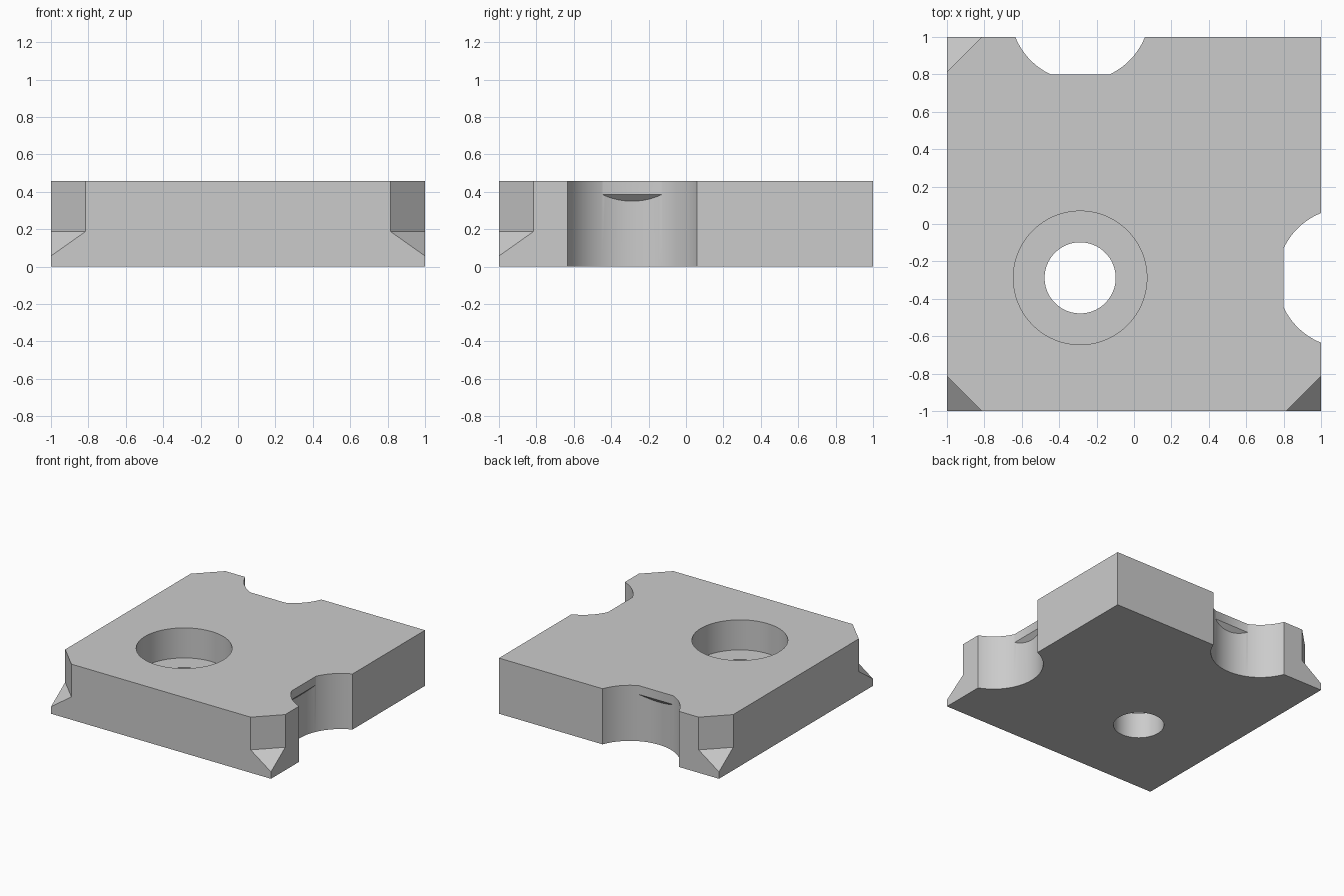
import bpy
import bmesh
import math
from mathutils import Vector

if "Cube" in bpy.data.objects:
    bpy.data.objects.remove(bpy.data.objects["Cube"], do_unlink=True)

HEIGHT = 0.457
CENTRE = -0.288       # offset shared by the hole and both notches


def make_object(name, bm):
    bmesh.ops.recalc_face_normals(bm, faces=bm.faces)
    mesh = bpy.data.meshes.new(name)
    bm.to_mesh(mesh)
    bm.free()
    obj = bpy.data.objects.new(name, mesh)
    bpy.context.collection.objects.link(obj)
    return obj


def cylinder(name, x, y, radius, bottom, top):
    bm = bmesh.new()
    bmesh.ops.create_cone(bm, cap_ends=True, segments=128, radius1=radius,
                          radius2=radius, depth=top - bottom)
    bmesh.ops.translate(bm, verts=bm.verts, vec=(x, y, (top + bottom) / 2))
    return make_object(name, bm)


def prism(name, profile, angle, offset=0, half_width=0.5):
    """Extrude an (outward distance, height) profile sideways."""
    out = Vector((math.cos(angle), math.sin(angle), 0))
    side = Vector((-out.y, out.x, 0))
    bm = bmesh.new()
    face = bm.faces.new([bm.verts.new(out * d + side * (offset - half_width)
                                      + Vector((0, 0, z))) for d, z in profile])
    ext = bmesh.ops.extrude_face_region(bm, geom=[face])
    verts = [v for v in ext["geom"] if isinstance(v, bmesh.types.BMVert)]
    bmesh.ops.translate(bm, verts=verts, vec=side * 2 * half_width)
    return make_object(name, bm)


def subtract(target, cutter):
    mod = target.modifiers.new("cut", "BOOLEAN")
    mod.operation = "DIFFERENCE"
    mod.solver = "EXACT"
    mod.object = cutter
    bpy.context.view_layer.update()
    graph = bpy.context.evaluated_depsgraph_get()
    mesh = bpy.data.meshes.new_from_object(target.evaluated_get(graph))
    target.modifiers.clear()
    target.data = mesh
    bpy.data.objects.remove(cutter, do_unlink=True)


# Square block
bm = bmesh.new()
bmesh.ops.create_cube(bm, size=1)
bmesh.ops.scale(bm, verts=bm.verts, vec=(2, 2, HEIGHT))
bmesh.ops.translate(bm, verts=bm.verts, vec=(0, 0, HEIGHT / 2))
block = make_object("notched_block", bm)

# Counterbored through hole
subtract(block, cylinder("bore_cutter", CENTRE, CENTRE, 0.19, -0.2, 0.8))
subtract(block, cylinder("counterbore_cutter", CENTRE, CENTRE, 0.357, 0.21, 0.8))

# Round edge notches, each with a flat lip and sloped underside at the top
lip = [(0.8, 0.385), (0.8, 1), (0.6, 1), (0.6, 0.185)]
for x, y, angle, offset in ((1.138, CENTRE, 0, CENTRE),
                            (CENTRE, 1.138, math.pi / 2, -CENTRE)):
    notch = cylinder("notch_cutter", x, y, 0.373, -0.2, 0.8)
    subtract(notch, prism("lip_cutter", lip, angle, offset))
    subtract(block, notch)

# Three corner chamfers ending in a slope; the back left corner stays square
inner = math.sqrt(2) - 0.131
chamfer = [(inner, 1), (inner, 0.188), (inner + 0.3, -0.112), (inner + 0.3, 1)]
for degrees in (135, 225, 315):
    subtract(block, prism("corner_cutter", chamfer, math.radians(degrees)))

# Grey material
grey = bpy.data.materials.new("light_grey")
grey.use_nodes = True
colour = (0.6, 0.6, 0.6, 1)
grey.diffuse_color = colour
grey.node_tree.nodes["Principled BSDF"].inputs["Base Color"].default_value = colour
block.data.materials.clear()
block.data.materials.append(grey)
for poly in block.data.polygons:
    poly.material_index = 0

# Smooth round walls with sharp edges
bpy.ops.object.select_all(action="DESELECT")
block.select_set(True)
bpy.context.view_layer.objects.active = block
bpy.ops.object.shade_smooth_by_angle(angle=math.radians(30))
